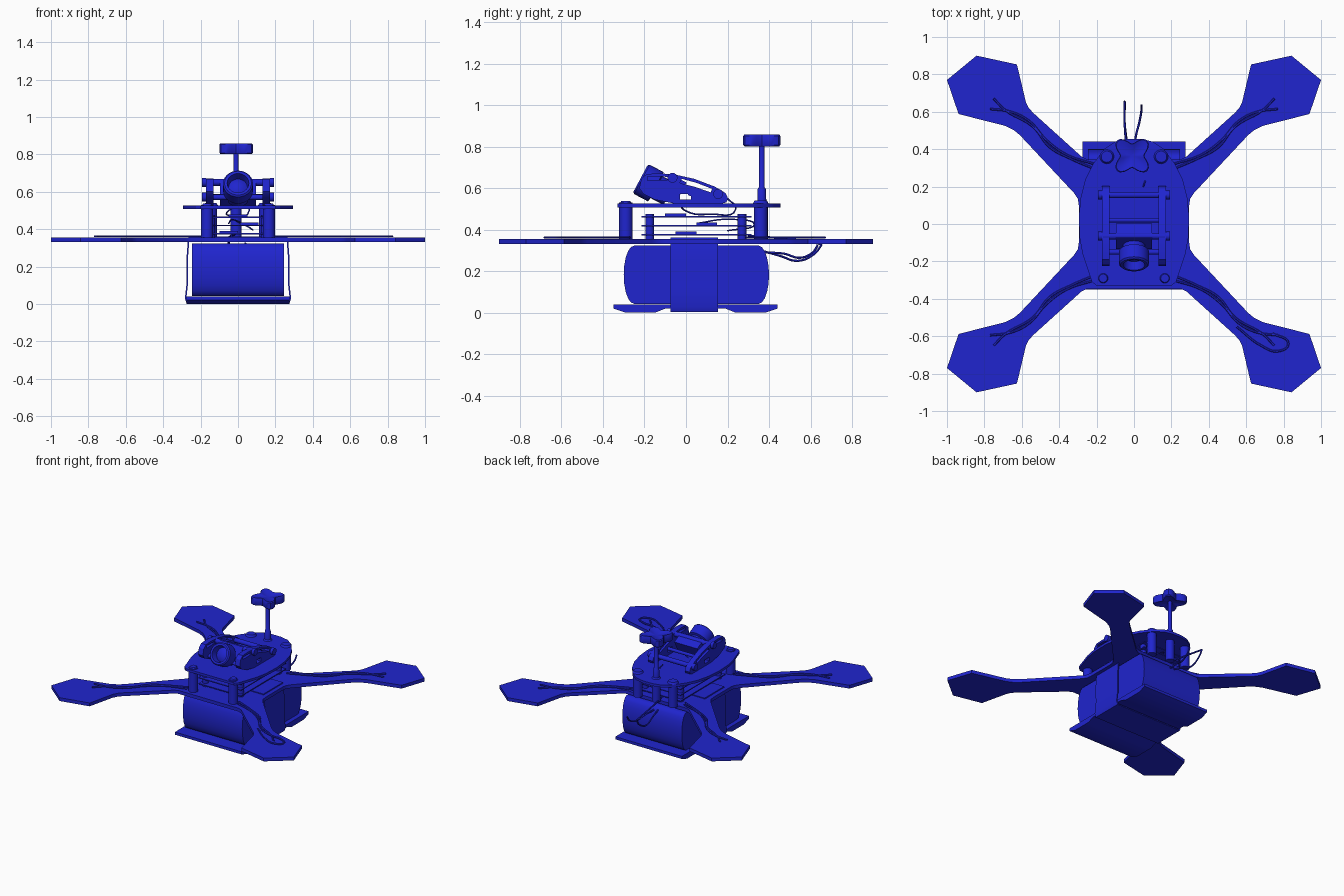
import bpy, bmesh
from math import sin, cos, pi, radians
from mathutils import Vector

if "Cube" in bpy.data.objects:
    bpy.data.objects.remove(bpy.data.objects["Cube"])

blue = bpy.data.materials.new("blue")
blue.diffuse_color = (0.014, 0.018, 0.62, 1)
blue.use_nodes = True
blue.node_tree.nodes["Principled BSDF"].inputs["Base Color"].default_value = blue.diffuse_color


def finish(ob):
    ob.data.materials.append(blue)
    bpy.ops.object.select_all(action='DESELECT')
    ob.select_set(True)
    bpy.context.view_layer.objects.active = ob
    if ob.type == 'CURVE':
        bpy.ops.object.convert(target='MESH')
    bpy.ops.object.shade_smooth_by_angle(angle=radians(32))
    return bpy.context.view_layer.objects.active


def link(name, data):
    ob = bpy.data.objects.new(name, data)
    bpy.context.collection.objects.link(ob)
    return ob


def plate(name, loops, lo, hi, axis='z'):
    """Extruded outline; further loops become holes."""
    cu = bpy.data.curves.new(name, 'CURVE')
    cu.dimensions, cu.fill_mode, cu.extrude = '2D', 'BOTH', (hi - lo) / 2
    for pts in loops:
        sp = cu.splines.new('POLY')
        sp.points.add(len(pts) - 1)
        for p, (u, v) in zip(sp.points, pts):
            p.co = (u, v, 0, 1)
        sp.use_cyclic_u = True
    ob = link(name, cu)
    ob.location['xyz'.index(axis)] = (lo + hi) / 2
    ob.rotation_euler = {'z': (0, 0, 0), 'x': (pi / 2, 0, pi / 2), 'y': (pi / 2, 0, 0)}[axis]
    return finish(ob)


def lathe(name, profile, base, direction=(0, 0, 1), segs=20, lobe=0):
    """Revolved (radius, height) profile with closed ends; lobe makes a four-leaf outline."""
    bm = bmesh.new()
    rings = []
    for r, h in profile:
        ring = []
        for i in range(segs):
            a = 2 * pi * i / segs
            q = r * (1 - lobe * cos(4 * a))
            ring.append(bm.verts.new((q * cos(a), q * sin(a), h)))
        rings.append(ring)
    for a, b in zip(rings, rings[1:]):
        for i in range(segs):
            j = (i + 1) % segs
            bm.faces.new((a[i], a[j], b[j], b[i]))
    bm.faces.new(rings[0][::-1])
    bm.faces.new(rings[-1])
    me = bpy.data.meshes.new(name)
    bm.to_mesh(me)
    bm.free()
    ob = link(name, me)
    ob.location = base
    ob.rotation_euler = Vector(direction).to_track_quat('Z', 'Y').to_euler()
    return finish(ob)


def rod(name, a, b, r, segs=16):
    d = Vector(b) - Vector(a)
    return lathe(name, [(r, 0), (r, d.length)], a, d, segs)


def box(name, lo, hi, tilt=0):
    bm = bmesh.new()
    bmesh.ops.create_cube(bm, size=1)
    bmesh.ops.scale(bm, vec=Vector(hi) - Vector(lo), verts=bm.verts)
    me = bpy.data.meshes.new(name)
    bm.to_mesh(me)
    bm.free()
    ob = link(name, me)
    ob.location = (Vector(lo) + Vector(hi)) / 2
    ob.rotation_euler.x = tilt
    return finish(ob)


def wire(name, pts, r=0.006):
    cu = bpy.data.curves.new(name, 'CURVE')
    cu.dimensions, cu.bevel_depth, cu.bevel_resolution, cu.resolution_u = '3D', r, 1, 6
    sp = cu.splines.new('BEZIER')
    sp.bezier_points.add(len(pts) - 1)
    for p, co in zip(sp.bezier_points, pts):
        p.co = co
        p.handle_left_type = p.handle_right_type = 'AUTO'
    return finish(link(name, cu))


def mirror_x(half):
    return half + [(-x, y) for x, y in reversed(half)]


# X frame with hexagonal motor pads
q = [(.295, .10), (.30, .135), (.32, .165), (.61, .475), (.64, .50), (.69, .525), (.938, .588), (1, .77),
     (.842, .90), (.626, .853), (.578, .652), (.562, .62), (.54, .595), (.28, .36), (.25, .345)]
right = [(x, -y) for x, y in reversed(q)] + q
plate("frame_plate", [mirror_x(right)], .33, .355)

# egg-shaped top plate
egg = [(.20, -.33), (.225, -.31), (.245, -.25), (.275, -.16), (.29, -.08), (.295, .04), (.285, .14), (.26, .24),
       (.22, .32), (.16, .40), (.10, .44), (.04, .455)]
plate("top_plate", [mirror_x(egg)], .508, .526)

# battery with rounded ends
arc = [(.05 * sin(pi * i / 10), .14 * cos(pi * i / 10)) for i in range(11)]
plate("battery", [[(.35 + u, .183 + v) for u, v in arc] + [(-.25 - u, .183 + v) for u, v in reversed(arc)]],
      -.245, .245, 'x')

# landing pad under the battery
plate("landing_pad", [[(-.35, .04), (-.35, .02), (-.29, 0), (-.15, 0), (-.10, .02), (.19, .02), (.24, 0),
                       (.38, 0), (.44, .02), (.44, .04)]], -.275, .275, 'x')

# battery strap
strap = [(.275, .004), (.284, .03), (.274, .12), (.276, .24), (.268, .34), (.262, .362)]
plate("battery_strap", [mirror_x(strap), mirror_x([(x - .008, z + (.008 if i == 0 else -.006 if i == 5 else 0))
      for i, (x, z) in enumerate(strap)])], -.155 + .08, .155, 'y')

# standoffs and the circuit board stack
for s in (-1, 1):
    rod("front_standoff", (s * .165, -.29, .35), (s * .165, -.29, .53), .032)
    rod("rear_standoff", (s * .145, .36, .35), (s * .145, .36, .53), .032)
    lathe("front_screw", [(.028, 0), (.022, .012)], (s * .165, -.29, .526))
    lathe("rear_screw", [(.038, 0), (.03, .014)], (s * .145, .36, .526))
    for y in (-.175, .27):
        rod("stack_post", (s * .145, y, .35), (s * .145, y, .475), .021, 12)
for z in (.372, .416, .46):
    box("circuit_board", (-.175, -.215, z), (.175, .315, z + .007))
for x, y, z in ((-.05, 0, .379), (.06, .1, .423), (0, -.05, .467)):
    box("board_chip", (x - .05, y - .05, z), (x + .05, y + .05, z + .012))

# slotted camera side plates
side = [(-.225, .60), (-.205, .572), (-.15, .545), (-.06, .527), (.16, .522), (.195, .532), (.203, .55),
        (.19, .577), (.14, .607), (.04, .645), (-.05, .665), (-.13, .672), (-.19, .668), (-.215, .645)]
slots = [[(-.185, .638), (-.185, .656), (-.09, .655), (-.09, .64)],
         [(-.03, .625), (-.02, .645), (.05, .626), (.125, .597), (.12, .58), (.04, .607)],
         [(-.03, .545), (-.03, .572), (.025, .572), (.025, .545)]]
for s in (-1, 1):
    plate("camera_side_plate", [side] + slots, s * .152 - .02, s * .152 + .02, 'x')
    for y, z in ((.155, .572), (-.065, .65)):
        rod("camera_screw", (s * .17, y, z), (s * .192, y, z), .024)

# cross bars between the side plates
for y, z, r in ((.155, .572, .017), (-.065, .65, .018), (.02, .575, .012), (-.15, .57, .014)):
    rod("camera_cross_bar", (-.165, y, z), (.165, y, z), r)

# tilted camera
aim = Vector((0, -cos(radians(28)), sin(radians(28))))
box("camera_body", (-.095, -.11, .535), (.095, -.02, .655), radians(-28))
lathe("camera_lens", [(.06, 0), (.06, .07), (.08, .075), (.08, .15), (.072, .158), (.058, .158), (.05, .11),
                      (.03, .122), (.01, .126)], (0, -.08, .572), aim, 28)

# antenna
lathe("antenna_stem", [(.03, 0), (.03, .17), (.022, .18), (.02, .24), (.014, .25), (.014, .46)], (-.01, .365, .355))
lathe("antenna_cap", [(.015, .815), (.05, .811), (.085, .802), (.09, .808), (.09, .852), (.085, .858), (.05, .849),
                      (.015, .845)], (-.01, .365, 0), segs=40, lobe=.28)

# motor wires along each arm
runs = [[(.20, .29), (.34, .35), (.45, .41), (.54, .52), (.69, .61), (.75, .67)],
        [(.21, .32), (.36, .37), (.47, .45), (.56, .55), (.66, .60), (.77, .615)]]
for sx in (-1, 1):
    for sy in (-1, 1):
        for run in runs:
            wire("motor_wire", [(sx * x, sy * (y if sy > 0 else y - .02), .362) for x, y in run])
wire("motor_wire_loop", [(.55, -.55, .362), (.68, -.65, .362), (.77, -.68, .362), (.825, -.64, .362),
                         (.74, -.585, .362)])

# battery leads at the rear and loose wires inside
wire("battery_lead_left", [(-.03, .36, .30), (-.04, .45, .275), (-.05, .54, .25), (-.05, .62, .285), (-.05, .655, .33)])
wire("battery_lead_right", [(.0, .38, .29), (.01, .47, .285), (.03, .55, .265), (.04, .61, .29), (.04, .635, .325)])
wire("rear_wire", [(-.02, .30, .37), (-.04, .42, .362), (-.05, .54, .35), (-.05, .655, .33)])
wire("video_wire", [(.03, -.03, .54), (-.06, 0, .49), (0, .12, .475), (.06, .24, .50), (.05, .2, .55)], .004)
wire("power_wire", [(-.05, .05, .43), (-.03, .2, .45), (.03, .33, .425), (.08, .2, .395)], .004)
